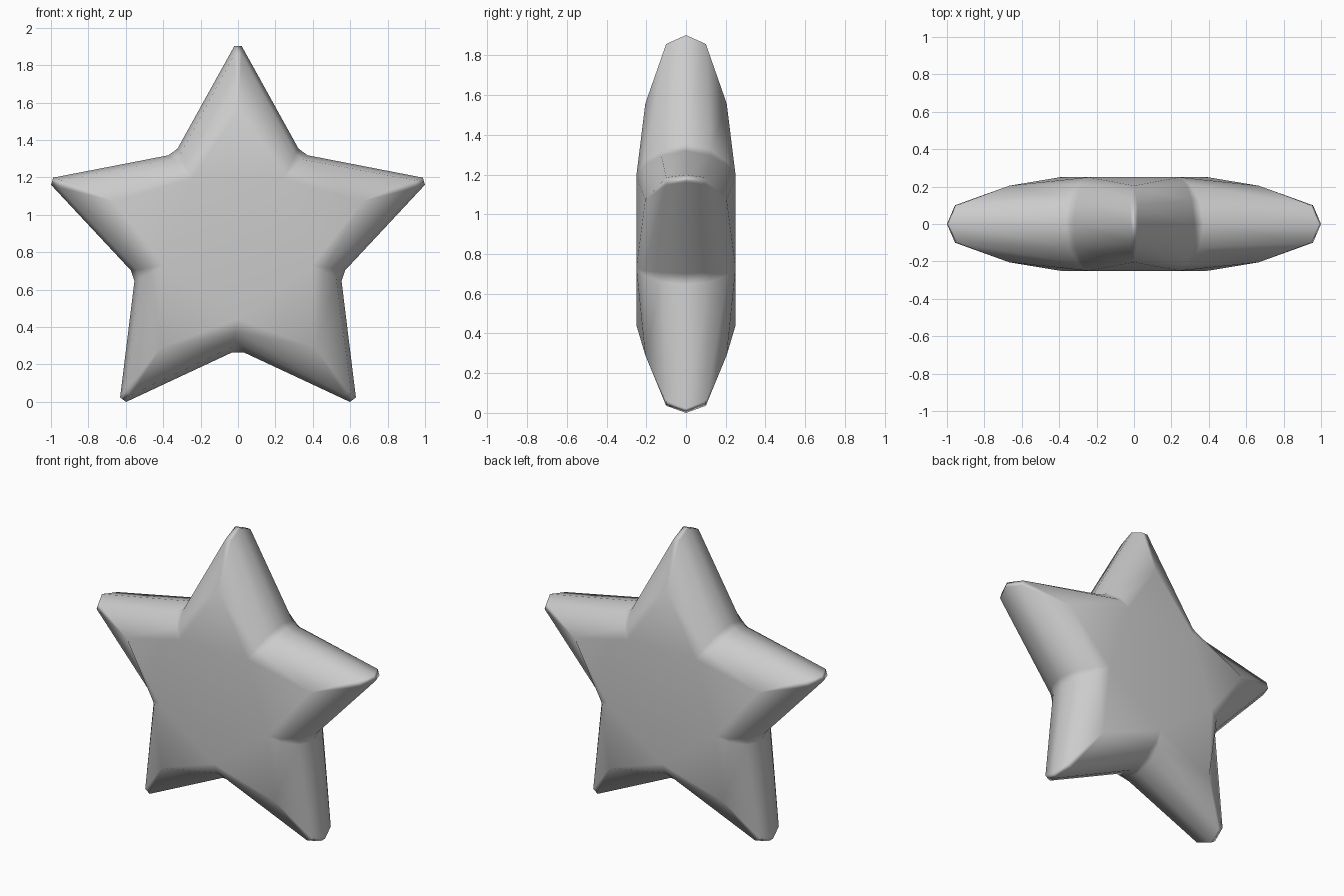
import bpy
import bmesh
from math import sin, cos, pi, radians

cube = bpy.data.objects.get("Cube")
if cube:
    bpy.data.objects.remove(cube, do_unlink=True)

CENTRE_Z = 0.857

# Half profile, middle to face: (radius, depth, half width) of tips and notches
TIPS = [(1.045, 0, 0.02), (1.0, 0.1, 0.02), (0.70, 0.205, 0), (0.70, 0.205, 0)]
NOTCHES = [(0.592, 0, 0.03), (0.56, 0.125, 0.025), (0.49, 0.212, 0.012), (0.415, 0.25, 0)]


def add_ring(bm, tip, notch, side):
    """One star outline with blunted corners, two points per corner."""
    ring = []
    for i in range(10):
        a = pi / 2 + i * pi / 5
        r, y, w = notch if i % 2 else tip
        for s in (-w, w):
            ring.append(bm.verts.new((r * cos(a) - s * sin(a), side * y,
                                      CENTRE_Z + r * sin(a) + s * cos(a))))
    return ring


# Rounded star body
bm = bmesh.new()
layers = list(zip(TIPS, NOTCHES))
rings = [add_ring(bm, t, n, -1) for t, n in reversed(layers)]
rings += [add_ring(bm, t, n, 1) for t, n in layers[1:]]
for a, b in zip(rings, rings[1:]):
    for i in range(20):
        j = (i + 1) % 20
        bm.faces.new((a[i], a[j], b[j], b[i]))

# Front and back: a flat pentagon with five gently sloping arms
for ring in (rings[0], rings[-1]):
    corners = ring[::2]
    bm.faces.new(corners[1::2])
    for i in range(0, 10, 2):
        bm.faces.new((corners[i - 1], corners[i], corners[i + 1]))

bmesh.ops.remove_doubles(bm, verts=bm.verts, dist=0.0005)
bmesh.ops.dissolve_degenerate(bm, edges=bm.edges, dist=0.0005)
bmesh.ops.recalc_face_normals(bm, faces=bm.faces)
mesh = bpy.data.meshes.new("star_body")
bm.to_mesh(mesh)
bm.free()

star = bpy.data.objects.new("star_body", mesh)
bpy.context.collection.objects.link(star)

# Plain grey material
grey = bpy.data.materials.new("plain_grey")
grey.use_nodes = True
colour = (0.6, 0.6, 0.6, 1)
grey.diffuse_color = colour
grey.node_tree.nodes["Principled BSDF"].inputs["Base Color"].default_value = colour
mesh.materials.append(grey)

# Smooth rounded edges, with the broad faces kept even
bpy.ops.object.select_all(action='DESELECT')
star.select_set(True)
bpy.context.view_layer.objects.active = star
bpy.ops.object.shade_smooth_by_angle(angle=radians(60))
weighted = star.modifiers.new("even_faces", 'WEIGHTED_NORMAL')
weighted.keep_sharp = True
